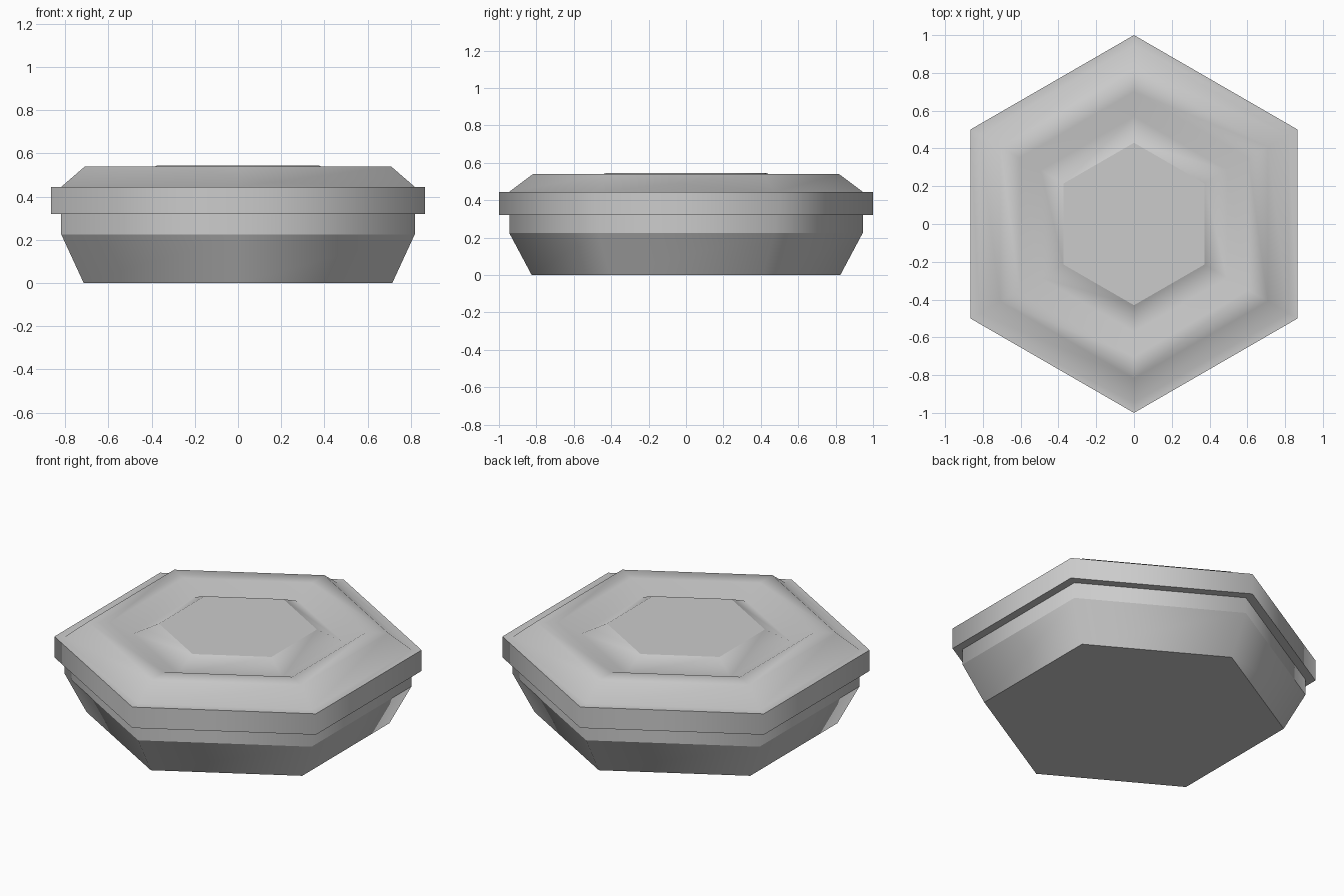
import bpy, bmesh, math

if "Cube" in bpy.data.objects:
    bpy.data.objects.remove(bpy.data.objects["Cube"])

SIDES = 6


def hex_shell(name, profile, cap_first=False, cap_last=False):
    """Sweep a (radius, height, sharp) profile around a hexagon, points on the y axis."""
    bm = bmesh.new()
    rings = []
    for r, z, _ in profile:
        rings.append([bm.verts.new((r * math.sin(math.tau * i / SIDES),
                                    r * math.cos(math.tau * i / SIDES), z))
                      for i in range(SIDES)])
    for low, high in zip(rings, rings[1:]):
        for i in range(SIDES):
            j = (i + 1) % SIDES
            bm.faces.new((low[j], low[i], high[i], high[j])).smooth = True
    if cap_first:
        bm.faces.new(rings[0])
    if cap_last:
        bm.faces.new(rings[-1][::-1])
    # keep chosen horizontal rings crisp
    for ring, (_, _, sharp) in zip(rings, profile):
        if sharp:
            for i in range(SIDES):
                edge = bm.edges.get((ring[i], ring[(i + 1) % SIDES]))
                edge.smooth = False
    mesh = bpy.data.meshes.new(name)
    bm.to_mesh(mesh)
    bm.free()
    obj = bpy.data.objects.new(name, mesh)
    bpy.context.collection.objects.link(obj)
    return obj


# tapered lower body with a flat underside
hex_shell("lower_body", [
    (0.825, 0.0, True),
    (0.945, 0.225, True),
    (0.945, 0.32, True),
], cap_first=True)

# overhanging band, chamfered rim, V groove and raised centre panel
hex_shell("lid", [
    (0.945, 0.32, True),
    (1.0, 0.32, True),
    (1.0, 0.445, True),
    (0.945, 0.445, False),
    (0.818, 0.54, False),
    (0.70, 0.54, False),
    (0.57, 0.48, False),
    (0.43, 0.545, True),
], cap_last=True)
